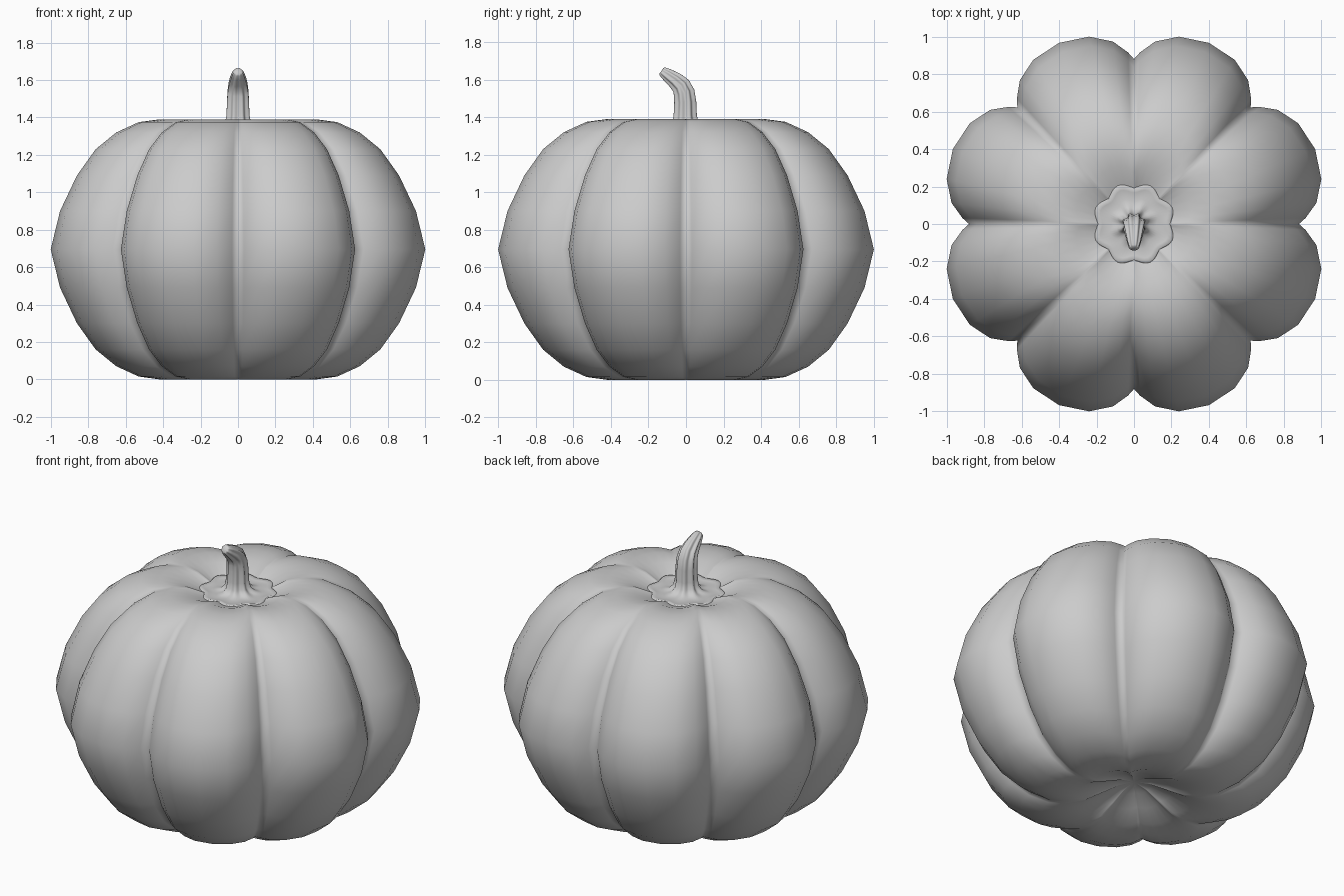
import bpy, bmesh
from math import sin, cos, tau, radians

if "Cube" in bpy.data.objects:
    bpy.data.objects.remove(bpy.data.objects["Cube"])


def loft(name, rings):
    """Skin closed rings of points, finishing both ends with a fan."""
    bm = bmesh.new()
    loops = [[bm.verts.new(p) for p in ring] for ring in rings]
    n = len(loops[0])
    for a, b in zip(loops, loops[1:]):
        for i in range(n):
            j = (i + 1) % n
            bm.faces.new((a[i], a[j], b[j], b[i]))
    for loop in (loops[0], loops[-1]):
        face = bm.faces.new(loop)
        bmesh.ops.poke(bm, faces=[face])
    bmesh.ops.recalc_face_normals(bm, faces=bm.faces[:])
    mesh = bpy.data.meshes.new(name)
    bm.to_mesh(mesh)
    bm.free()
    for p in mesh.polygons:
        p.use_smooth = True
    obj = bpy.data.objects.new(name, mesh)
    bpy.context.collection.objects.link(obj)
    return obj


# Lobe cross-section: half a lobe as (degrees, radius), mirrored then repeated 8 times
half = [(0, .882), (2, .918), (6.6, .982), (13.5, 1.03), (22.5, 1.048)]
lobe = half + [(45 - a, r) for a, r in half[-2:0:-1]]
section = [(radians(a + 45 * k), r) for k in range(8) for a, r in lobe]

# Pumpkin body: the section scaled along an upright profile, sunken at both ends
H = 1.39
upper = [(.95, .90), (.86, 1.09), (.76, 1.23), (.65, 1.32), (.53, 1.375),
         (.42, 1.39), (.31, 1.378), (.2, 1.335), (.1, 1.295), (.02, 1.28)]
profile = [(s, H - z) for s, z in reversed(upper)] + [(1, H / 2)] + upper
loft("pumpkin_body",
     [[(s * r * cos(a), s * r * sin(a), z) for a, r in section] for s, z in profile])

# Stem with flared scalloped base: (y, z, radius, ridge depth, forward tilt in degrees)
path = [(0, 1.29, .05, .05, 0), (0, 1.312, .19, .07, 0), (0, 1.322, .211, .07, 0),
        (0, 1.335, .213, .07, 0), (0, 1.345, .203, .07, 0), (0, 1.339, .18, .07, 0),
        (0, 1.336, .13, .08, 0), (0, 1.345, .09, .10, 0), (-.003, 1.37, .068, .11, 0),
        (-.004, 1.41, .06, .11, 0), (-.004, 1.48, .057, .11, 4),
        (-.01, 1.53, .055, .11, 18), (-.027, 1.568, .050, .11, 38),
        (-.06, 1.598, .043, .10, 50), (-.10, 1.626, .034, .09, 55),
        (-.125, 1.643, .026, .07, 55), (-.131, 1.647, .020, .05, 55)]
rings = []
for y, z, r, depth, tilt in path:
    t = radians(tilt)
    ring = []
    for i in range(64):
        a = tau * i / 64
        q = r * (1 - depth * cos(8 * a))
        v = q * sin(a)
        ring.append((q * cos(a), y + v * cos(t), z + v * sin(t)))
    rings.append(ring)
loft("stem", rings)
